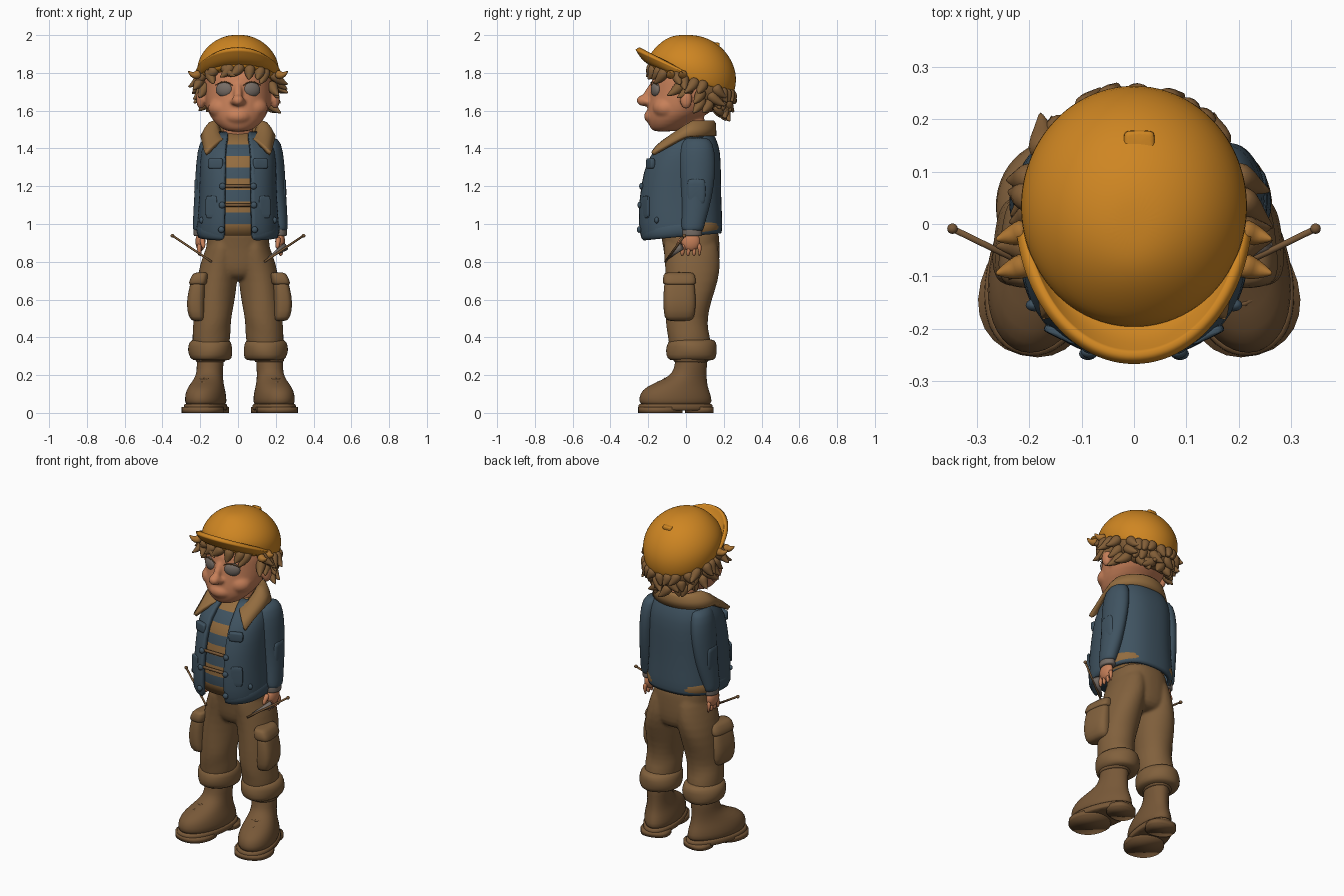
import bpy, bmesh, random
from math import sin, cos, pi, copysign
from mathutils import Matrix, Vector

random.seed(4)
if "Cube" in bpy.data.objects:
    bpy.data.objects.remove(bpy.data.objects["Cube"])


def paint(name, r, g, b):
    m = bpy.data.materials.new(name)
    m.use_nodes = True
    m.diffuse_color = (r, g, b, 1)
    m.node_tree.nodes["Principled BSDF"].inputs["Base Color"].default_value = (r, g, b, 1)
    return m


ORANGE = paint("cap orange", .62, .237, .016)
AMBER = paint("sunlit hair", .4, .17, .03)
SKIN = paint("skin", .57, .215, .1)
HAIR = paint("hair brown", .22, .11, .038)
BLUE = paint("denim blue", .05, .086, .118)
TAN = paint("fleece tan", .29, .15, .05)
PANTS = paint("trouser brown", .22, .118, .046)
BOOT = paint("boot brown", .185, .097, .039)
GREY = paint("eye grey", .18, .15, .13)


def ring(x, y, z, rx, ry, n=24, p=2, gap=0, tilt=0, taper=0, wob=0):
    """Superellipse cross-section starting at the front; gap leaves it open there."""
    pts = []
    for i in range(n + 1 if gap else n):
        a = gap + (2 * pi - 2 * gap) * i / n
        s, c = sin(a), cos(a)
        k = 1 + wob * sin(3 * a + 45 * z)
        u = k * copysign(abs(s) ** (2 / p), s)
        v = -k * copysign(abs(c) ** (2 / p), c)
        pts.append((x + rx * u * (1 - taper * v), y + ry * v, z + tilt * ry * v))
    return pts


def build(name, groups, mats, closed=True, sub=0, thick=0, mirror=False, rule=None, place=None, shift=0, blend=0):
    """Skin stacks of cross-sections into one object; blend fuses them softly."""
    bm = bmesh.new()
    for rows in groups:
        vs = [[bm.verts.new(p) for p in row] for row in rows]
        m = len(vs[0])
        for lo, hi in zip(vs, vs[1:]):
            for i in range(m if closed else m - 1):
                k = (i + 1) % m
                bm.faces.new((lo[i], lo[k], hi[k], hi[i]))
        if closed:
            bm.faces.new(vs[0])
            bm.faces.new(vs[-1])
    bmesh.ops.recalc_face_normals(bm, faces=bm.faces)
    if rule:
        for f in bm.faces:
            f.material_index = rule(f.calc_center_median())
    me = bpy.data.meshes.new(name)
    bm.to_mesh(me)
    bm.free()
    if place:
        me.transform(place)
    for m in mats if isinstance(mats, list) else [mats]:
        me.materials.append(m)
    me.shade_smooth()
    ob = bpy.data.objects.new(name, me)
    ob.location.x = shift
    bpy.context.collection.objects.link(ob)
    if mirror:
        ob.modifiers.new("Mirror", "MIRROR")
    if sub:
        s = ob.modifiers.new("Smooth", "SUBSURF")
        s.levels = s.render_levels = sub
    if thick:
        s = ob.modifiers.new("Thickness", "SOLIDIFY")
        s.thickness, s.offset = thick, 0
    if blend:
        r = ob.modifiers.new("Fuse", "REMESH")
        r.mode, r.voxel_size, r.use_smooth_shade = "VOXEL", .008, True
        ob.modifiers.new("Soften", "SMOOTH").iterations = blend


def stack(table, **kw):
    return [ring(*r, **kw) for r in table]


def loft(name, table, mat, mirror=False, place=None, shift=0, **kw):
    build(name, [stack(table, **kw)], mat, sub=1, mirror=mirror, place=place, shift=shift)


def ball(x, y, z, sx, sy, sz):
    ts = [.08 + (pi - .16) * i / 12 for i in range(13)]
    return [ring(x, y, z - sz * cos(t), sx * sin(t), sy * sin(t), 20) for t in ts]


def pad(x, y, z, sx, sy, sz, p=5):
    """Rounded block given by its centre and half sizes."""
    steps = ((-1, .8), (-.85, 1), (.85, 1), (1, .8))
    return [ring(x, y, z + sz * h, sx * k, sy * k, 24, p) for h, k in steps]


def tube(pts, radii, n=8):
    pts = [Vector(p) for p in pts]
    rows = []
    for i, p in enumerate(pts):
        d = pts[min(i + 1, len(pts) - 1)] - pts[max(i - 1, 0)]
        q = d.to_track_quat("Z", "Y")
        rows.append([p + q @ Vector((radii[i] * cos(t), radii[i] * sin(t), 0))
                     for t in (2 * pi * k / n for k in range(n))])
    return rows


def at(table, z):
    for a, b in zip(table, table[1:]):
        if z <= b[2]:
            t = max(0, (z - a[2]) / (b[2] - a[2]))
            return [u + (v - u) * t for u, v in zip(a, b)]
    return table[-1]


def turn(x, y, z, angle):
    return Matrix.Translation((x, y, z)) @ Matrix.Rotation(angle, 4, "Z")


# Head and face, fused into one skin
head = stack([(0, -.12, 1.488, .05, .05), (0, -.105, 1.505, .09, .085), (0, -.075, 1.55, .137, .133),
              (0, -.03, 1.6, .165, .178), (0, .005, 1.66, .178, .202), (0, .02, 1.72, .18, .207),
              (0, .03, 1.78, .18, .212), (0, .03, 1.84, .16, .18)])
face = [head, stack([(0, .03, z, .082, .077) for z in (1.4, 1.48, 1.6)]),
        ball(0, -.125, 1.57, .09, .1, .056), ball(0, -.222, 1.654, .034, .041, .031),
        tube([(0, -.17, 1.75), (0, -.187, 1.71), (0, -.216, 1.665)], [.018, .022, .027], 12)]
for side in (-1, 1):
    face += [ball(.08 * side, -.107, 1.615, .08, .072, .06), ball(.026 * side, -.205, 1.646, .016, .02, .016),
             ball(.197 * side, 0, 1.66, .025, .034, .052)]
build("head", face, SKIN, sub=1, blend=6)
build("mouth", [tube([(-.048, -.202, 1.575), (0, -.22, 1.568), (.048, -.202, 1.575)],
                     [.002, .004, .002])], BOOT, sub=1)
build("eyes", [ball(0, 0, 0, .047, .021, .039)], GREY, mirror=True, place=turn(.073, -.161, 1.712, .35))
build("lashes", [tube([(.025, -.182, 1.73), (.05, -.187, 1.752), (.09, -.176, 1.755), (.125, -.146, 1.73)],
                      [.002, .004, .004, .002])], HAIR, sub=1, mirror=True)

# Cap with a turned-up peak; the lower rings lean back
cap = [(0, .03, 1.75, .2, .21), (0, .03, 1.758, .213, .226), (0, .035, 1.83, .222, .238),
       (0, .036, 1.9, .196, .207), (0, .025, 1.962, .14, .15), (0, .005, 1.996, .07, .08),
       (0, 0, 2.001, .02, .02)]
build("cap", [[ring(*r, n=32, tilt=-1.3 * (2 - r[2])) for r in cap]], ORANGE, sub=2)
build("cap_button", [pad(.01, .155, 1.947, .03, .024, .013)], ORANGE, sub=1)
peak = []
for j in range(6):
    v = j / 5
    row = []
    for i in range(25):
        a = -1.45 + 2.9 * i / 24
        c = cos(a)
        row.append(((.205 + .012 * v) * sin(a), .03 - (.222 + .066 * v) * c,
                    1.77 + .085 * c + v * (.02 + .055 * c) - .012 * sin(pi * v) * c))
    peak.append(row)
build("cap_peak", [peak], ORANGE, closed=False, sub=1, thick=.024)

# Hair: a soft back shell, rows of curls below the cap edge and tufts at the sides
loft("back_hair", [(0, .1, 1.61, .11, .09), (0, .1, 1.65, .17, .13), (0, .1, 1.74, .195, .145),
                   (0, .1, 1.8, .18, .13)], HAIR, tilt=-.25, wob=.04)
build("side_tufts", [tube([(.2, y, 1.8), (.225, y - .01, 1.785), (.245, y - .015, 1.79), (.265, y - .02, 1.81)],
                          [.028, .025, .016, .003]) for y in (-.01, -.075)], AMBER, sub=1, mirror=True)
curls = []
for drop, count, start in ((0, 25, 0), (.045, 15, 1.2), (.085, 10, 1.7)):
    for k in range(count):
        a = start + (2 * pi - 2 * start) * (k + .5) / count + random.uniform(-.06, .06)
        out = Vector((sin(a), -cos(a), 0))
        side = Vector((cos(a), sin(a), 0)) * random.uniform(-.05, .05)
        reach = random.uniform(.6, 1) * (.45 if abs(cos(a)) > .55 else 1) * (1 - 3 * drop)
        base = Vector((.195 * sin(a), .03 - .205 * cos(a), 1.775 + .07 * cos(a) - drop)) - out * drop * .4
        down = Vector((0, 0, -random.uniform(.8, 1.1)))
        curls.append(tube([base, base + out * .02 * reach + down * .025 + side * .3,
                           base + out * .042 * reach + down * .058 + side,
                           base + out * .08 * reach + down * .075 + side * 1.7],
                          [.027, .035, .022, .002]))
build("curls", curls, HAIR, sub=1)

# Jacket, open at the front, over a striped shirt; its lower edge rises to the back
jacket = [(0, -.025, .935, .2, .2), (0, -.03, .965, .208, .212), (0, -.035, 1.07, .198, .212),
          (0, -.03, 1.2, .192, .203), (0, -.015, 1.34, .19, .188), (0, .015, 1.42, .178, .147),
          (0, .04, 1.48, .13, .09)]
build("jacket", [[ring(*r, n=32, p=2.5, gap=.28, tilt=max(0, .55 * (1.1 - r[2]))) for r in jacket]],
      BLUE, closed=False, sub=1, thick=.025)
hem = [(0, -.028, .938, .2, .203), (0, -.028, .95, .214, .212), (0, -.028, .99, .214, .212),
       (0, -.028, 1.003, .205, .205)]
build("jacket_hem", [stack(hem, n=32, p=2.5, gap=.28, tilt=.09)], [BLUE, TAN], closed=False,
      sub=1, thick=.015, rule=lambda c: int(c.y > .04))
shirt = []
for k in range(1, 11):
    x, y, z, rx, ry = at(jacket, .88 + .06 * k)
    shirt.append(ring(x, y, .88 + .06 * k, rx * .86, ry * .88, 40, 2.4))
build("striped_shirt", [shirt], [BLUE, TAN], rule=lambda c: int((c.z - .88) / .06) % 2)

# Collar with pointed lapels
collar = [[], [], []]
for i in range(33):
    a = .42 + (2 * pi - .84) * i / 32
    s, c = sin(a), cos(a)
    f = max(0, c)
    tip = copysign(f ** 3, s)
    collar[0].append((.105 * s + .01 * tip, .04 - .1 * c, 1.535 - .11 * f))
    collar[1].append((.15 * s + .04 * tip, .02 - .13 * c - .02 * f, 1.545 - .1 * f))
    collar[2].append((.19 * s + .12 * tip, -.15 * c - .055 * f, 1.465 - .11 * f))
build("collar", [collar], TAN, closed=False, sub=1, thick=.022)

build("breast_flaps", [pad(0, 0, 0, .042, .014, .028)], BLUE, mirror=True, sub=1, place=turn(.118, -.188, 1.32, .35))
build("hip_pockets", [pad(0, 0, 0, .035, .008, .06)], BLUE, mirror=True, sub=1, place=turn(.14, -.212, 1.09, .45))
build("jacket_plackets", [tube([(.085, -.222, .94), (.083, -.234, 1.07), (.08, -.222, 1.2), (.08, -.194, 1.34)],
                               [.014] * 4)], BLUE, mirror=True, sub=1)
build("shirt_straps", [tube([(-.08, y, z), (.08, y, z)], [.009, .009])
                       for y, z in ((-.222, 1.2), (-.232, 1.1))], BOOT)
build("jacket_buttons", [ball(x, y, z, .017, .012, .017) for x, y, z in
                         ((.082, -.236, 1.2), (.084, -.245, 1.1), (.088, -.248, .97), (.19, -.155, 1.02))],
      BLUE, mirror=True)

# Sleeves, cuffs and hands
arm = dict(mirror=True, shift=.012)
loft("sleeves", [(.15, .06, 1.46, .03, .05), (.163, .06, 1.437, .055, .085), (.175, .06, 1.33, .058, .1),
                 (.186, .06, 1.2, .053, .088), (.196, .05, 1.08, .052, .072), (.205, .038, 1.0, .047, .062),
                 (.208, .035, .97, .044, .058), (.208, .035, .96, .035, .046)], BLUE, wob=.03, **arm)
loft("sleeve_cuffs", [(.209, .033, z, .038, .052) for z in (.935, .94, .975, .98)], GREY, **arm)
build("elbow_patches", [pad(.222, .055, 1.17, .022, .05, .07, 3)], BLUE, sub=1, **arm)
build("hands", [ball(.211, .025, .908, .026, .05, .052)], SKIN, **arm)
fingers = [tube([(.213, y, .9), (.22, y * 1.2 - .004, .865), (.212, y * 1.2 - .01, .828)], [.016, .015, .01])
           for y in (-.01, .016, .042, .066)]
fingers.append(tube([(.203, -.012, .93), (.198, -.038, .9), (.194, -.048, .868)], [.017, .015, .01]))
build("fingers", fingers, SKIN, sub=1, **arm)

# Thin sticks held at the hips
build("sticks", [tube([(.345, -.01, .937), (.14, -.11, .8)], [.006, .006]),
                 ball(.347, -.009, .938, .01, .01, .01)], BOOT, mirror=True)
build("stick_wedge", [tube([(.25, -.03, .88), (.16, -.09, .82)], [.022, .004])], GREY)

# Trousers, seat and legs fused
seat = stack([(.004, .015, .97, .147, .152), (.004, .02, .95, .157, .157), (.004, .03, .87, .168, .149),
              (.004, .033, .79, .172, .145), (.004, .035, .73, .14, .132), (.004, .033, .7, .07, .09)], p=2.3)
leg = stack([(.07, .02, .95, .07, .135), (.084, .028, .87, .088, .147), (.098, .033, .79, .102, .148),
             (.113, .033, .7, .108, .14), (.126, .012, .58, .106, .12), (.135, .002, .5, .1, .112),
             (.14, .008, .44, .101, .11), (.143, .018, .39, .101, .113), (.145, .022, .3, .09, .11)], wob=.025)
build("trousers", [seat, leg], PANTS, sub=1, mirror=True, blend=6)
loft("trouser_cuffs", [(.145, .03, .275, .085, .105), (.145, .03, .285, .112, .13), (.147, .03, .33, .12, .138),
                       (.146, .03, .375, .114, .13), (.145, .03, .395, .09, .11)], PANTS, mirror=True, wob=.03)
loft("cargo_pockets", [(-.01, 0, -.115, .03, .06), (0, 0, -.1, .045, .08), (.008, 0, -.02, .052, .088),
                       (-.004, 0, .07, .044, .082), (-.01, 0, .13, .035, .075)],
     PANTS, mirror=True, place=turn(.222, -.035, .6, .12), shift=.008, p=3)
loft("pocket_flaps", [(0, 0, -.032, .045, .08), (0, 0, -.027, .052, .09), (-.012, 0, .025, .045, .084),
                      (-.02, 0, .035, .03, .07)],
     PANTS, mirror=True, place=turn(.216, -.035, .71, .12), shift=.008, p=3.5)

# Boots, toes turned outward
splay = turn(.175, -.05, 0, .25)
boot = dict(mirror=True, place=splay, shift=.01)
loft("boots", [(0, -.005, .03, .096, .19), (0, -.005, .06, .103, .2), (0, -.008, .1, .101, .193),
               (0, .0, .138, .09, .17), (0, .045, .175, .075, .12), (0, .072, .21, .068, .091),
               (0, .08, .26, .07, .086), (0, .08, .32, .07, .086)], BOOT, taper=.12, **boot)
loft("boot_soles", [(0, -.005, .012, .102, .198), (0, -.005, .015, .105, .203), (0, -.005, .046, .105, .203),
                    (0, -.005, .05, .1, .198)], BOOT, taper=.12, p=2.2, **boot)
build("boot_treads", [[ring(0, -.09, z, .109, .117, p=2.2) for z in (0, .03)],
                      [ring(0, .125, z, .085, .073, p=2.4) for z in (0, .03)]], BOOT, **boot)
build("boot_laces", [tube([(-.05, y + .03, z - .012), (0, y, z), (.05, y + .03, z - .012)], [.007] * 3)
                     for y, z in ((-.115, .163), (-.075, .184), (-.03, .2), (-.012, .24))], BOOT, sub=1, **boot)
loft("boot_tops", [(0, .08, .265, .07, .085), (0, .08, .272, .078, .094), (0, .08, .29, .078, .094),
                   (0, .08, .297, .07, .085)], BOOT, **boot)
